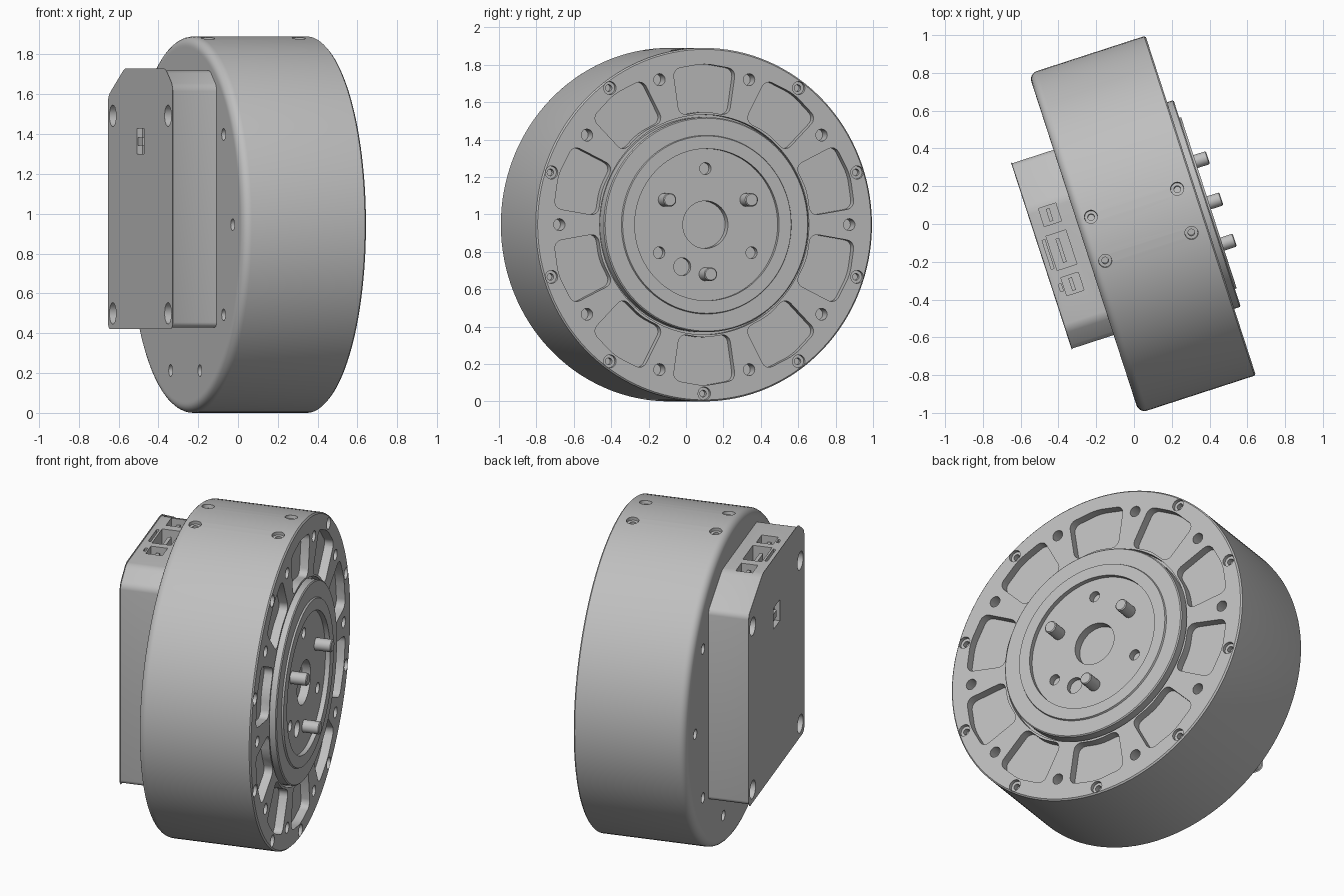
import bpy, bmesh
from math import cos, sin, pi, radians
from mathutils import Matrix, Vector

if "Cube" in bpy.data.objects:
    bpy.data.objects.remove(bpy.data.objects["Cube"])

# One grey metal for the whole actuator
metal = bpy.data.materials.new("grey_metal")
metal.use_nodes = True
metal.diffuse_color = (0.52, 0.52, 0.52, 1)
metal.node_tree.nodes["Principled BSDF"].inputs["Base Color"].default_value = metal.diffuse_color

# Local frame: x is the motor axis, origin on the axis; everything is turned and raised at the end
TURN = Matrix.Rotation(radians(18), 4, 'Z')
PLACE = Matrix.Translation((0, 0, 0.945)) @ TURN @ Matrix.Translation((0, -0.016, 0))
RADIUS, FRONT, BACK = 0.945, 0.366, -0.284
FLOOR = 0.385
BOX_BACK, BOX_TOP = -0.519, 0.775
made = []


def lathe(bm, profile, place=Matrix(), n=24):
    """Revolve (x, radius) points around the x axis."""
    rings = []
    for x, r in profile:
        count = n if r > 0 else 1
        rings.append([bm.verts.new(place @ Vector((x, r * cos(2 * pi * i / n), r * sin(2 * pi * i / n))))
                      for i in range(count)])
    for a, b in zip(rings, rings[1:]):
        for i in range(n):
            j = (i + 1) % n
            if len(a) == 1:
                bm.faces.new((a[0], b[j], b[i]))
            elif len(b) == 1:
                bm.faces.new((a[i], a[j], b[0]))
            else:
                bm.faces.new((a[i], a[j], b[j], b[i]))


def prism(bm, outline, x0, x1, rounding=0, segments=4):
    """Extrude a (y, z) outline along x, optionally rounding its corners."""
    low = [bm.verts.new((x0, y, z)) for y, z in outline]
    high = [bm.verts.new((x1, y, z)) for y, z in outline]
    bm.faces.new(low)
    bm.faces.new(high)
    n = len(outline)
    for i in range(n):
        j = (i + 1) % n
        bm.faces.new((low[i], low[j], high[j], high[i]))
    if rounding:
        edges = [bm.edges.get((a, b)) for a, b in zip(low, high)]
        bmesh.ops.bevel(bm, geom=edges, offset=rounding, segments=segments, profile=0.5, affect='EDGES')


def rect(y, z, half_y, half_z):
    return [(y - half_y, z - half_z), (y + half_y, z - half_z),
            (y + half_y, z + half_z), (y - half_y, z + half_z)]


def hole(bm, place, r, depth):
    lathe(bm, [(0.01, 0), (0.01, r), (-depth, r), (-depth, 0)], place, 20)


def screw_hole(bm, place):
    """Counterbore with a narrower socket in its floor."""
    lathe(bm, [(0.015, 0), (0.015, 0.036), (-0.02, 0.034), (-0.02, 0.018), (-0.05, 0.018), (-0.05, 0)],
          place, 20)


def polar(x, r, degrees):
    a = radians(degrees)
    return Matrix.Translation((x, r * cos(a), r * sin(a)))


def build(name, bm, cutter=None):
    """Turn a bmesh into a placed object, with the cutter bmesh taken out of it."""
    def to_object(part, label):
        bmesh.ops.recalc_face_normals(part, faces=part.faces)
        mesh = bpy.data.meshes.new(label)
        part.to_mesh(mesh)
        part.free()
        mesh.materials.append(metal)
        ob = bpy.data.objects.new(label, mesh)
        bpy.context.collection.objects.link(ob)
        ob.matrix_world = PLACE
        return ob
    ob = to_object(bm, name)
    if cutter:
        tool = to_object(cutter, name + "_cutter")
        tool.hide_render = True
        mod = ob.modifiers.new("cut", 'BOOLEAN')
        mod.operation, mod.solver, mod.object = 'DIFFERENCE', 'EXACT', tool
        bpy.context.view_layer.update()
        mesh = bpy.data.meshes.new_from_object(ob.evaluated_get(bpy.context.evaluated_depsgraph_get()))
        ob.modifiers.clear()
        ob.data = mesh
        bpy.data.objects.remove(tool)
    made.append(ob)
    return ob


# Housing: drum with a rounded back edge and a seat for the hub
fillet = 0.045
profile = [(BACK, 0), (BACK, RADIUS - fillet - 0.01)]
for i in range(7):
    a = i / 6 * pi / 2
    profile.append((BACK + fillet * (1 - cos(a)), RADIUS - fillet * (1 - sin(a))))
profile += [(FRONT - 0.008, RADIUS), (FRONT, RADIUS - 0.008), (FRONT, 0.588), (0.33, 0.588), (0.33, 0)]
housing, cuts = bmesh.new(), bmesh.new()
lathe(housing, profile, n=128)

# Ten pockets, the bolt holes between them, and the rim screws
for k in range(10):
    mid = 36 * k + 18
    outline = []
    for r, spread in ((0.6, -13.5), (0.85, -12), (0.862, 0), (0.85, 12), (0.6, 13.5), (0.606, 0)):
        a = radians(mid + spread)
        outline.append((r * cos(a), r * sin(a)))
    prism(cuts, outline, FRONT - 0.05, FRONT + 0.02, 0.042)
    hole(cuts, polar(FRONT, 0.815, 36 * k), 0.032, 0.08)
    if mid != 90:
        screw_hole(cuts, polar(FRONT, 0.903, mid))
    if k not in (2, 3):
        hole(cuts, polar(BACK, 0.77, 36 * k) @ Matrix.Rotation(pi, 4, 'Z'), 0.03, 0.06)

# Two pairs of mounting screws on top of the drum
for x in (-0.205, 0.275):
    for tilt in (-7.5, 7.5):
        screw_hole(cuts, Matrix.Rotation(radians(tilt), 4, 'X') @ Matrix.Translation((x, 0, RADIUS))
                   @ Matrix.Rotation(-pi / 2, 4, 'Y'))
build("housing", housing, cuts)

# Output hub: stepped disc with a recessed centre
hub, cuts = bmesh.new(), bmesh.new()
lathe(hub, [(0.30, 0), (0.30, 0.575), (0.396, 0.575), (0.402, 0.569), (0.402, 0.478), (0.412, 0.474),
            (0.412, 0.406), (FLOOR, 0.406), (FLOOR, 0)], n=96)
lathe(cuts, [(FLOOR + 0.01, 0), (FLOOR + 0.01, 0.127), (0.335, 0.127), (0.335, 0)], n=48)
for angle in (90, 210, 330):
    hole(cuts, polar(FLOOR, 0.30, angle), 0.032, 0.04)
hole(cuts, polar(FLOOR, 0.26, 240), 0.048, 0.03)
build("output_hub", hub, cuts)

# Drive pins on the hub
pins = bmesh.new()
for angle in (30, 150, 270):
    lathe(pins, [(-0.02, 0), (-0.02, 0.036), (0.091, 0.036), (0.096, 0.031), (0.096, 0)],
          polar(FLOOR, 0.265, angle))
build("drive_pins", pins)

# Electronics box on the back, with unequal top chamfers
box, cuts = bmesh.new(), bmesh.new()
prism(box, [(-0.51, -0.515), (0.521, -0.515), (0.521, 0.64), (0.261, BOX_TOP), (-0.4, BOX_TOP), (-0.51, 0.695)],
      BOX_BACK, BACK + 0.01, 0.025)
face_edges = [e for e in box.edges if all(v.co.x < BOX_BACK + 0.001 for v in e.verts)]
bmesh.ops.bevel(box, geom=face_edges, offset=0.01, segments=2, profile=0.5, affect='EDGES')
for y in (-0.443, 0.454):
    for z in (-0.445, 0.547):
        hole(cuts, Matrix.Translation((BOX_BACK, y, z)) @ Matrix.Rotation(pi, 4, 'Z'), 0.054, 0.1)
prism(cuts, rect(0.003, 0.418, 0.06, 0.064), BOX_BACK - 0.02, BOX_BACK + 0.03)

# Connector sockets sunk into the top of the box: centre y, half width, half depth
sockets = ((0.2, 0.05, 0.048), (0.003, 0.095, 0.055), (-0.185, 0.05, 0.048))
for y, half_y, half_x in sockets:
    prism(cuts, rect(y, BOX_TOP - 0.04, half_y, 0.06), -0.408 - half_x, -0.408 + half_x)
prism(cuts, rect(0.003, BOX_TOP - 0.02, 0.08, 0.04), -0.49, -0.475)
prism(cuts, rect(-0.185, BOX_TOP - 0.02, 0.02, 0.04), -0.48, -0.465)
build("electronics_box", box, cuts)

# Contact tongues inside the sockets and the bar in the indicator slot
inserts = bmesh.new()
for y, half_y, half_x in sockets:
    prism(inserts, rect(y, BOX_TOP - 0.075, half_y * 0.7, 0.045), -0.42, -0.40)
prism(inserts, rect(0.02, 0.418, 0.035, 0.02), BOX_BACK + 0.005, BOX_BACK + 0.04)
build("socket_contacts", inserts)

# Smooth the round walls and keep machined edges sharp
bpy.ops.object.select_all(action='DESELECT')
for ob in made:
    ob.select_set(True)
bpy.context.view_layer.objects.active = made[0]
bpy.ops.object.shade_smooth_by_angle(angle=radians(30))
